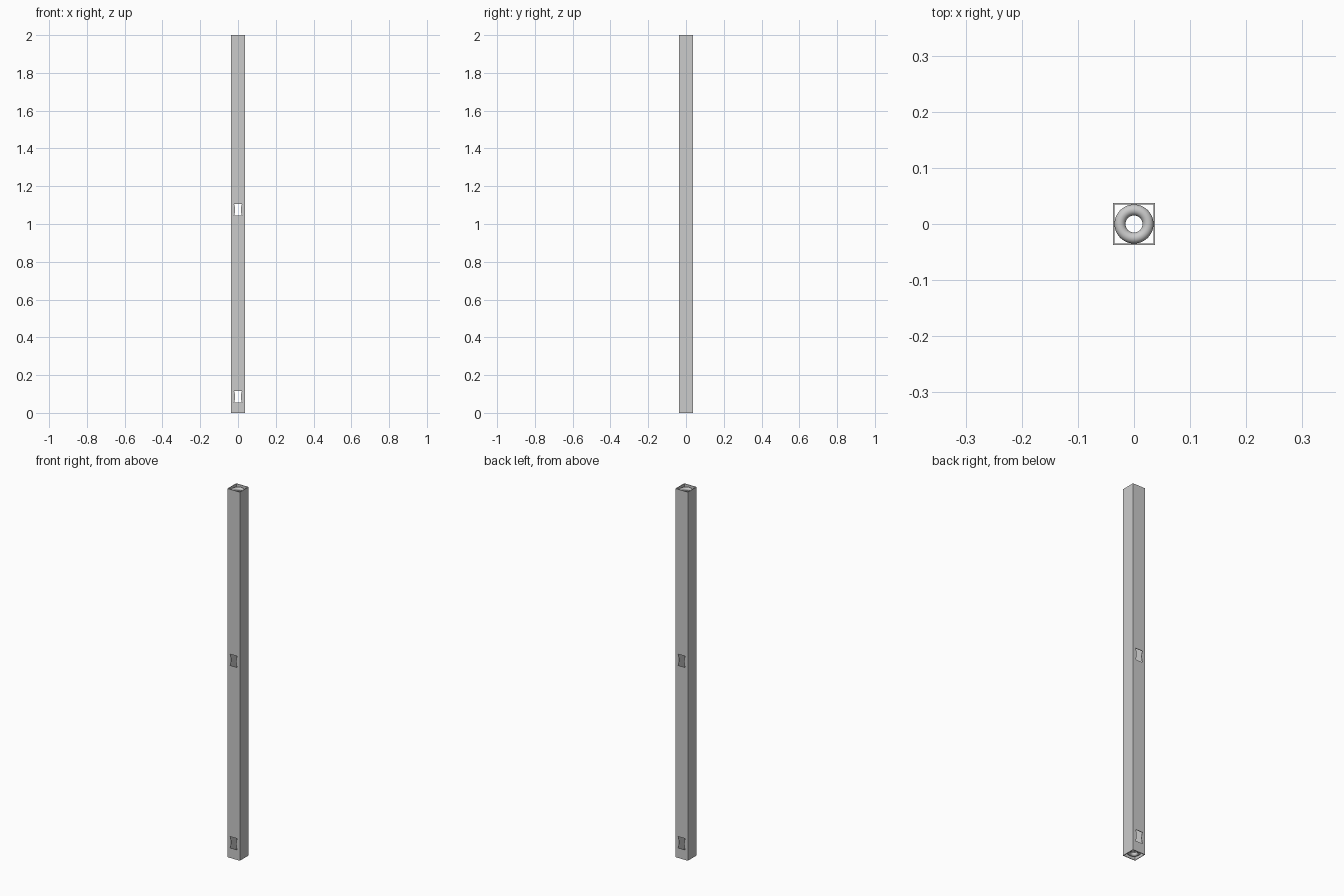
import bpy, bmesh, math

if "Cube" in bpy.data.objects:
    bpy.data.objects.remove(bpy.data.objects["Cube"])

W, T, H = 0.0375, 0.003, 2.0


def new_object(name, bm):
    bmesh.ops.recalc_face_normals(bm, faces=bm.faces)
    mesh = bpy.data.meshes.new(name)
    bm.to_mesh(mesh)
    bm.free()
    ob = bpy.data.objects.new(name, mesh)
    bpy.context.collection.objects.link(ob)
    return ob


# Hollow square post, open at both ends
bm = bmesh.new()
loops = []
for half in (W, W - T):
    for z in (0, H):
        loops.append([bm.verts.new((sx * half, sy * half, z))
                      for sx, sy in ((-1, -1), (1, -1), (1, 1), (-1, 1))])
for a, b in ((0, 1), (1, 3), (3, 2), (2, 0)):
    for i in range(4):
        j = (i + 1) % 4
        bm.faces.new((loops[a][i], loops[a][j], loops[b][j], loops[b][i]))
post = new_object("square_post", bm)


# Waisted slots through the front and back walls
def slot_cutter(name, zc):
    side = [(0.021, -0.031), (0.0175, -0.020), (0.016, -0.010), (0.0155, 0),
            (0.016, 0.010), (0.0175, 0.020), (0.021, 0.031)]
    outline = side + [(-x, z) for x, z in reversed(side)]
    bm = bmesh.new()
    face = bm.faces.new([bm.verts.new((x, -0.1, z + zc)) for x, z in outline])
    ext = bmesh.ops.extrude_face_region(bm, geom=[face])
    for v in ext["geom"]:
        if isinstance(v, bmesh.types.BMVert):
            v.co.y = 0.1
    return new_object(name, bm)


for name, zc in (("lower_slot_cutter", 0.085), ("middle_slot_cutter", 1.075)):
    cutter = slot_cutter(name, zc)
    mod = post.modifiers.new("slot", 'BOOLEAN')
    mod.operation = 'DIFFERENCE'
    mod.solver = 'EXACT'
    mod.object = cutter
    bpy.context.view_layer.objects.active = post
    bpy.ops.object.modifier_apply(modifier=mod.name)
    bpy.data.objects.remove(cutter)

# Round rings seated just inside each open end
for name, z in (("top_ring", H - 0.018), ("bottom_ring", 0.018)):
    bpy.ops.mesh.primitive_torus_add(major_radius=0.025, minor_radius=0.0098,
                                     major_segments=40, minor_segments=16,
                                     location=(0, 0, z))
    bpy.context.object.name = name
    bpy.ops.object.shade_smooth_by_angle(angle=math.radians(40))
